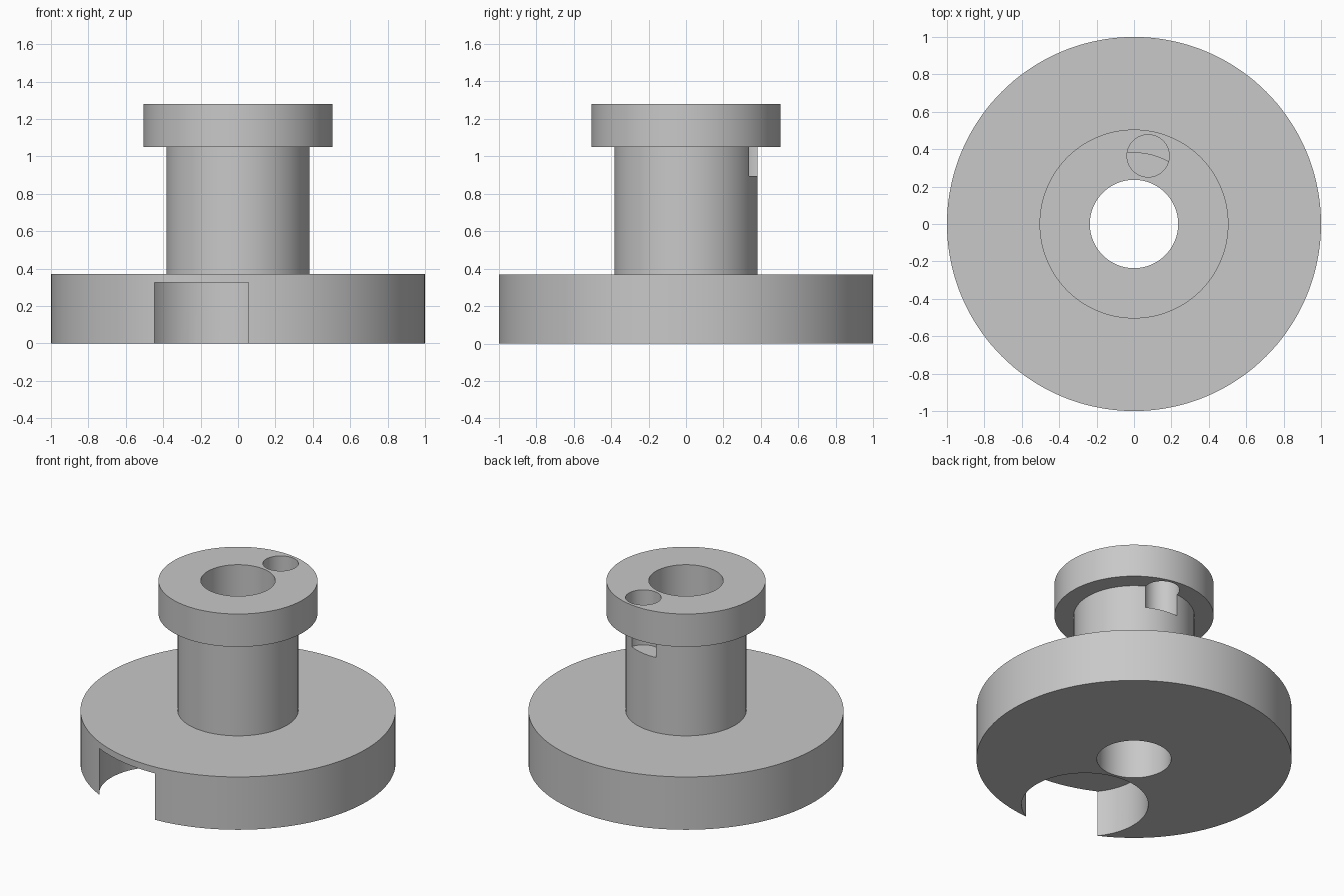
import bpy
import bmesh
from math import radians, cos, sin, tau

SEGMENTS = 144
AXIS = radians(78.3)      # direction of the pin hole; the pocket lies opposite

cube = bpy.data.objects.get("Cube")
if cube:
    bpy.data.objects.remove(cube, do_unlink=True)

grey = bpy.data.materials.new("plain_grey")
grey.use_nodes = True
grey.diffuse_color = (0.58, 0.58, 0.58, 1)
grey.node_tree.nodes["Principled BSDF"].inputs["Base Color"].default_value = (0.58, 0.58, 0.58, 1)


def lathe(name, profile):
    """Revolve a closed (radius, height) profile around z."""
    bm = bmesh.new()
    rings = []
    for i in range(SEGMENTS):
        a = tau * i / SEGMENTS
        rings.append([bm.verts.new((r * cos(a), r * sin(a), z)) for r, z in profile])
    n = len(profile)
    for i, ring in enumerate(rings):
        after = rings[(i + 1) % SEGMENTS]
        for j in range(n):
            k = (j + 1) % n
            bm.faces.new((ring[j], after[j], after[k], ring[k]))
    bmesh.ops.recalc_face_normals(bm, faces=bm.faces)
    mesh = bpy.data.meshes.new(name)
    bm.to_mesh(mesh)
    bm.free()
    mesh.materials.append(grey)
    obj = bpy.data.objects.new(name, mesh)
    bpy.context.collection.objects.link(obj)
    return obj


def drill(target, distance, radius, low, high):
    """Cut an upright cylinder placed at a signed distance along the axis."""
    bpy.ops.mesh.primitive_cylinder_add(
        vertices=96, radius=radius, depth=high - low,
        location=(distance * cos(AXIS), distance * sin(AXIS), (low + high) / 2))
    cutter = bpy.context.object
    cutter.name = "drill_cutter"
    cutter.hide_render = True
    cutter.data.materials.append(grey)
    mod = target.modifiers.new("drill", 'BOOLEAN')
    mod.operation = 'DIFFERENCE'
    mod.solver = 'EXACT'
    mod.object = cutter
    bpy.ops.object.select_all(action='DESELECT')
    target.select_set(True)
    bpy.context.view_layer.objects.active = target
    bpy.ops.object.modifier_apply(modifier=mod.name)
    bpy.data.objects.remove(cutter, do_unlink=True)


# Wide base, neck and cap turned as one piece around the central bore
hub = lathe("flanged_hub", [
    (0.236, 0), (1, 0), (1, 0.37), (0.383, 0.37),
    (0.383, 1.05), (0.505, 1.05), (0.505, 1.28), (0.236, 1.28)])

# Pin hole through the cap, ending as a notch in the neck
drill(hub, 0.372, 0.113, 0.895, 1.5)

# Round pocket under the base, open at the rim
drill(hub, -0.657, 0.402, -0.2, 0.325)

bpy.ops.object.shade_smooth_by_angle(angle=radians(30))
